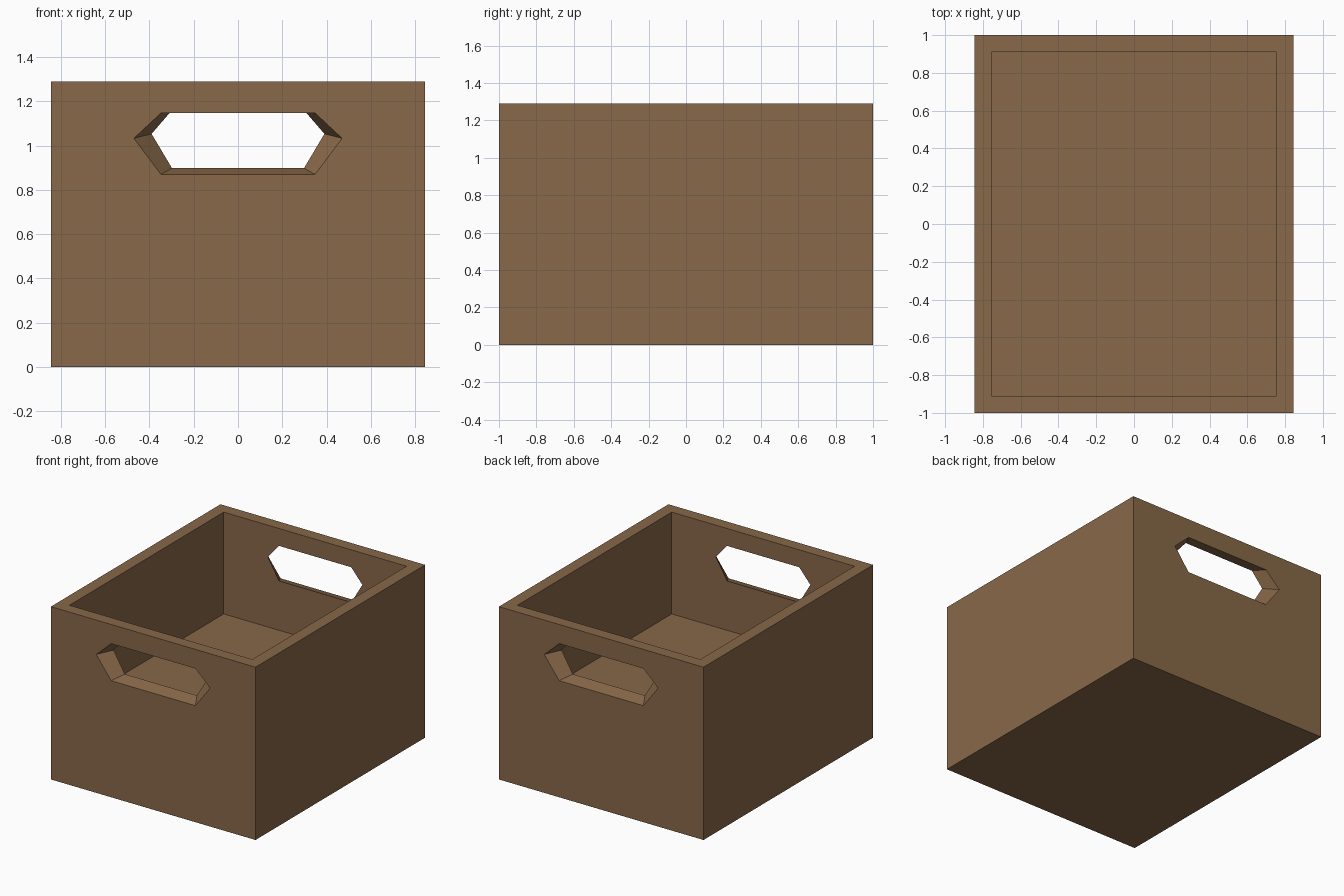
import bpy, bmesh

if "Cube" in bpy.data.objects:
    bpy.data.objects.remove(bpy.data.objects["Cube"])

W, D, H = 0.845, 1.0, 1.29      # half width, half depth, height
WALL, FLOOR = 0.09, 0.53

wood = bpy.data.materials.new("brown wood")
wood.diffuse_color = (0.245, 0.138, 0.066, 1)
wood.use_nodes = True
wood.node_tree.nodes["Principled BSDF"].inputs["Base Color"].default_value = wood.diffuse_color


def add_object(name, bm):
    bmesh.ops.recalc_face_normals(bm, faces=bm.faces)
    mesh = bpy.data.meshes.new(name)
    bm.to_mesh(mesh)
    bm.free()
    mesh.materials.append(wood)
    ob = bpy.data.objects.new(name, mesh)
    bpy.context.collection.objects.link(ob)
    return ob


def box(name, hx, hy, z0, z1):
    bm = bmesh.new()
    bmesh.ops.create_cube(bm, size=1)
    for v in bm.verts:
        v.co = (v.co.x * 2 * hx, v.co.y * 2 * hy, z0 + (v.co.z + 0.5) * (z1 - z0))
    return add_object(name, bm)


def hexagon(half_flat, half_tip, low, mid, high):
    return [(-half_flat, low), (half_flat, low), (half_tip, mid),
            (half_flat, high), (-half_flat, high), (-half_tip, mid)]


OUTER = hexagon(0.348, 0.47, 0.87, 1.033, 1.147)
INNER = hexagon(0.298, 0.39, 0.898, 1.053, 1.16)


def handle_cutter(name, side):
    # tapered six-sided plug, running slightly past both wall faces
    bm = bmesh.new()
    rings = []
    for t in (-0.2, 0.0, 1.0, 1.2):
        y = side * (D - WALL * t)
        rings.append([bm.verts.new((a[0] + (b[0] - a[0]) * t, y, a[1] + (b[1] - a[1]) * t))
                      for a, b in zip(OUTER, INNER)])
    for r0, r1 in zip(rings, rings[1:]):
        for i in range(6):
            j = (i + 1) % 6
            bm.faces.new((r0[i], r0[j], r1[j], r1[i]))
    bm.faces.new(rings[0])
    bm.faces.new(rings[-1])
    return add_object(name, bm)


# crate body, hollowed from above with a handle hole in each end
crate = box("crate", W, D, 0, H)
cutters = [box("cavity_cutter", W - WALL, D - WALL, FLOOR, H + 0.2),
           handle_cutter("front_handle_cutter", -1),
           handle_cutter("back_handle_cutter", 1)]
bpy.context.view_layer.objects.active = crate
for c in cutters:
    c.hide_render = True
    mod = crate.modifiers.new("cut", 'BOOLEAN')
    mod.operation = 'DIFFERENCE'
    mod.solver = 'EXACT'
    mod.object = c
    bpy.ops.object.modifier_apply(modifier=mod.name)
    bpy.data.objects.remove(c)
